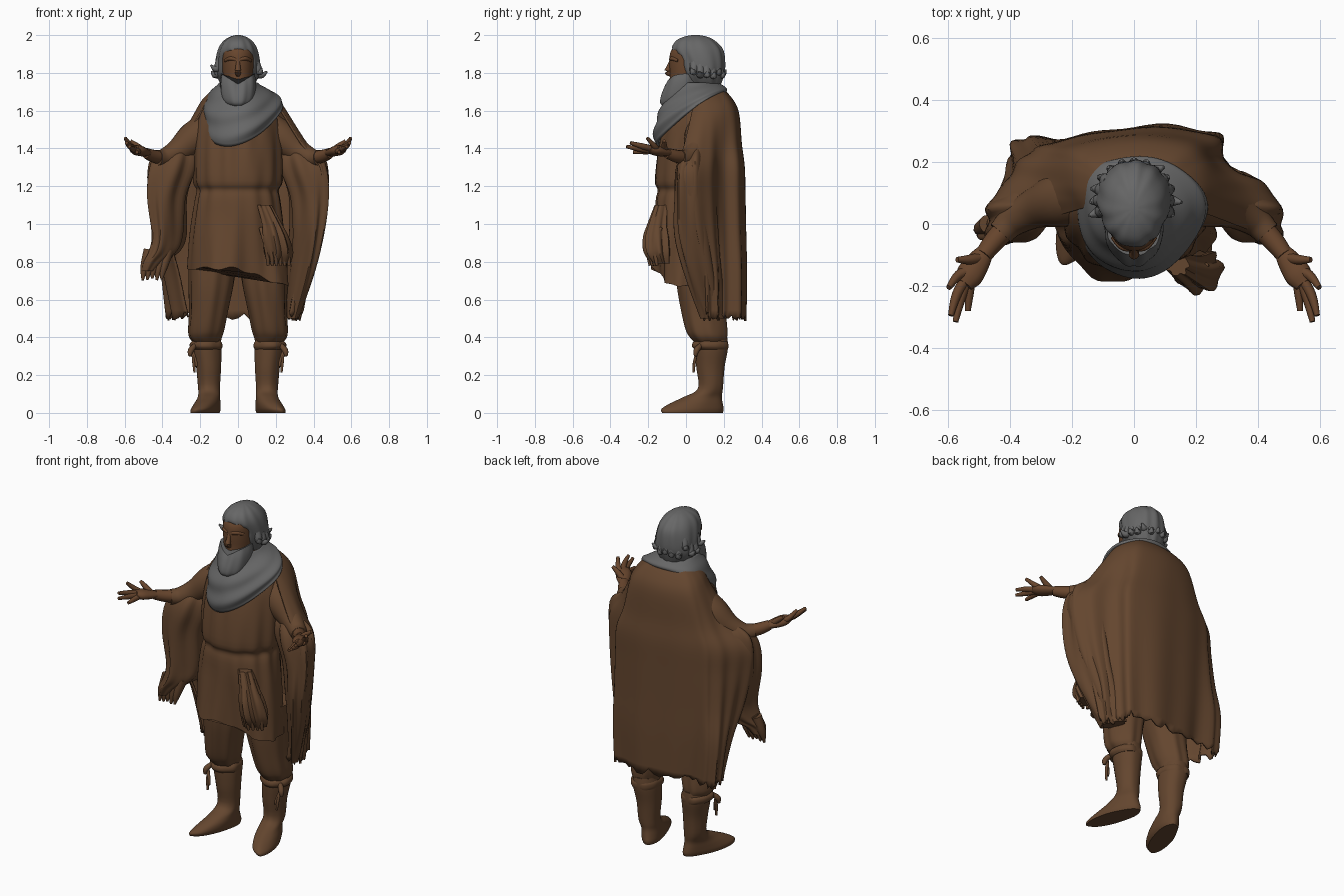
import bpy, bmesh, random
from math import sin, cos, pi, radians
from mathutils import Vector

random.seed(4)
cube = bpy.data.objects.get("Cube")
if cube:
    bpy.data.objects.remove(cube)


def material(name, colour):
    mat = bpy.data.materials.new(name)
    mat.use_nodes = True
    mat.diffuse_color = colour
    bsdf = mat.node_tree.nodes["Principled BSDF"]
    bsdf.inputs["Base Color"].default_value = colour
    bsdf.inputs["Roughness"].default_value = 0.9
    return mat


BROWN = material("brown cloth", (.127, .061, .028, 1))
FLESH = material("warm skin", (.137, .06, .026, 1))
GREY = material("grey hair and wool", (.135, .135, .135, 1))


def smooth(rows, steps=4):
    """Catmull-Rom interpolation of a list of equal-length tuples."""
    out = []
    last = len(rows) - 1
    for i in range(last):
        before, start = rows[max(i - 1, 0)], rows[i]
        end, after = rows[i + 1], rows[min(i + 2, last)]
        for k in range(steps):
            t = k / steps
            out.append([b + .5 * t * (c - a + t * (2*a - 5*b + 4*c - d + t * (3 * (b - c) + d - a)))
                        for a, b, c, d in zip(before, start, end, after)])
    out.append(list(rows[last]))
    return out


def skin(name, loops, mat, closed=True, thickness=0):
    """Join rows of points with quads; closed rows are capped unless given thickness."""
    bm = bmesh.new()
    rows = [[bm.verts.new(p) for p in loop] for loop in loops]
    count = len(rows[0])
    for low, high in zip(rows, rows[1:]):
        for j in range(count if closed else count - 1):
            k = (j + 1) % count
            bm.faces.new((low[j], low[k], high[k], high[j]))
    if closed and not thickness:
        bm.faces.new(rows[0])
        bm.faces.new(rows[-1])
    bmesh.ops.recalc_face_normals(bm, faces=bm.faces)
    mesh = bpy.data.meshes.new(name)
    bm.to_mesh(mesh)
    bm.free()
    obj = bpy.data.objects.new(name, mesh)
    bpy.context.collection.objects.link(obj)
    mesh.materials.append(mat)
    if thickness:
        mod = obj.modifiers.new("thickness", 'SOLIDIFY')
        mod.thickness = thickness
    bpy.ops.object.select_all(action='DESELECT')
    bpy.context.view_layer.objects.active = obj
    obj.select_set(True)
    bpy.ops.object.shade_smooth_by_angle(angle=radians(50))


def loft(name, rings, mat, side=1, folds=0, depth=0, warp=None, count=48):
    """Stack of ellipses (x, y, z, rx, ry) with optional pleats and point warp."""
    loops = []
    for x, y, z, rx, ry in smooth(rings):
        loop = []
        for j in range(count):
            a = 2 * pi * j / count
            f = 1 + depth * (sin(folds * a + 3 * z) + .5 * sin((folds + 3) * a - 5 * z))
            p = (x + rx * f * sin(a), y - ry * f * cos(a), z)
            p = warp(*p) if warp else p
            loop.append((side * p[0], p[1], p[2]))
        loops.append(loop)
    skin(name, loops, mat)


def tube(name, path, mat, side=1, flat=1, count=12):
    """Round limb along (x, y, z, radius) points; flat squashes it vertically."""
    rows = smooth(path)
    loops = []
    for i, row in enumerate(rows):
        ahead, behind = rows[min(i + 1, len(rows) - 1)], rows[max(i - 1, 0)]
        turn = (Vector(ahead[:3]) - Vector(behind[:3])).to_track_quat('Z', 'Y')
        loop = []
        for j in range(count):
            a = 2 * pi * j / count
            p = turn @ Vector((cos(a), sin(a), 0)) * row[3]
            loop.append((side * (row[0] + p.x), row[1] + p.y, row[2] + p.z * flat))
        loops.append(loop)
    skin(name, loops, mat)


# Bloused tunic; the hem drops towards its left flap
def hem(x, y, z):
    drop = max(0, (1.05 - z) / .29)
    if y < .05:
        y -= drop * .03 * cos((x + .1) * 16)
    return x, y, z - drop * (.38 * max(0, x) + .008 * sin(x * 45))


loft("tunic", [(0, .01, .765, .265, .18), (0, .02, .95, .25, .185), (0, .03, 1.12, .225, .19),
               (0, .05, 1.18, .215, .2), (0, .055, 1.23, .235, .22), (0, .06, 1.4, .235, .205),
               (0, .08, 1.55, .215, .185), (0, .1, 1.65, .16, .14), (0, .1, 1.73, .09, .08)],
     BROWN, folds=13, depth=.018, warp=hem, count=96)

# Gathered pouch with a fringe
loft("pouch", [(.215, -.13, .79, .055, .045), (.215, -.15, .85, .07, .065), (.2, -.155, .93, .065, .065),
               (.18, -.15, 1.0, .05, .05), (.14, -.13, 1.1, .035, .035)],
     BROWN, folds=7, depth=.12)
for i in range(6):
    x = .15 + .022 * i
    y = -.19 + .012 * abs(i - 2)
    tube("pouch_fringe", [(x - .03, y + .02, .98, .01), (x, y - .01, .88, .014), (x + .01, y, .78, .008)], BROWN)


# Breeches, boots with toes turned out, cuffs and laces
def foot(x, y, z):
    turn = max(0, 1 - z / .14)
    return x + turn * (.12 - y) * .3, y, z


def slant(x, y, z):
    return x - (y - .04) * .4, y, z


for s, label in ((1, "left"), (-1, "right")):
    loft(label + "_breeches", [(.13, .08, .84, .13, .13), (.14, .085, .68, .118, .13), (.155, .095, .54, .102, .118),
                               (.168, .11, .44, .094, .11), (.172, .12, .4, .085, .098), (.165, .13, .37, .07, .08)],
         BROWN, s, 7, .03)
    loft(label + "_boot", [(.15, .035, 0, .06, .16), (.15, .035, .02, .066, .165), (.15, .055, .05, .064, .14),
                           (.15, .09, .085, .058, .1), (.153, .13, .13, .058, .066), (.155, .13, .24, .066, .075),
                           (.163, .135, .34, .076, .088), (.165, .135, .4, .07, .085)],
         BROWN, s, 5, .012, foot)
    loft(label + "_boot_cuff", [(.165, .135, .335, .077, .088), (.168, .13, .35, .086, .096),
                                (.168, .13, .37, .084, .094), (.165, .13, .385, .07, .08)],
         BROWN, s, 5, .03)
    tube(label + "_boot_knot", [(.225, .08, .36, .012), (.25, .055, .33, .016), (.255, .05, .3, .008)], BROWN, s)
    for k in (0, 1):
        tube(label + "_boot_lace", [(.24, .06, .33, .007), (.235 - .012 * k, .045, .27, .008),
                                    (.23 - .01 * k, .04, .215 + .03 * k, .006)], BROWN, s)

    # Arms, palms and spread fingers
    tube(label + "_sleeve", [(.13, .1, 1.52, .09), (.23, .08, 1.455, .09), (.32, .05, 1.385, .065),
                             (.39, .01, 1.35, .05), (.43, -.03, 1.35, .042)], BROWN, s, count=24)
    tube(label + "_forearm", [(.4, .0, 1.35, .037), (.45, -.055, 1.36, .034), (.485, -.1, 1.375, .028)], FLESH, s)
    tube(label + "_palm", [(.475, -.085, 1.375, .026), (.5, -.12, 1.38, .038), (.53, -.165, 1.39, .044),
                           (.55, -.195, 1.4, .03)], FLESH, s, .6)
    tips = [((.565, -.165, 1.41), (.597, -.205, 1.455)), ((.57, -.225, 1.41), (.59, -.295, 1.43)),
            ((.555, -.23, 1.395), (.575, -.315, 1.41)), ((.53, -.21, 1.385), (.535, -.28, 1.38)),
            ((.53, -.115, 1.41), (.57, -.115, 1.44))]
    for middle, tip in tips:
        base = (.525, -.15, 1.39) if middle[1] < -.15 else (.495, -.11, 1.38)
        tube(label + "_finger", [(*base, .018), (*middle, .016), (*tip, .009)], FLESH, s, count=8)

    # Hanging cloth under each arm, reaching in to the ribs at the top
    drape = [(.32, .06, 1.41, .05, .03), (.335, .05, 1.36, .11, .075), (.35, .045, 1.28, .12, .1),
             (.375, .045, 1.14, .095, .105), (.37, .055, .95, .075, .11)]
    if s > 0:
        drape += [(.355, .09, .75, .06, .095), (.32, .15, .5, .03, .07)]
    else:
        drape += [(.385, .03, .86, .07, .09), (.425, -.01, .8, .05, .05), (.45, -.02, .75, .03, .03)]
        for i in range(5):
            x = .39 + .025 * i
            tube("sleeve_tatter", [(x - .02, .0, .86, .03), (x + .005, -.015, .77, .022),
                                   (x + .015, -.025, .7 + .03 * random.random(), .006)], BROWN, s)
    loft(label + "_hanging_sleeve", drape, BROWN, s, 6, .08, slant)

# Cape: plan outlines from right front round the back to left front
shoulder = [(-.2, .04), (-.22, .08), (-.23, .13), (-.22, .2), (-.17, .25), (0, .28),
            (.17, .26), (.23, .2), (.26, .13), (.26, .07), (.24, .03)]
elbow = [(-.43, -.03), (-.475, .05), (-.41, .14), (-.345, .225), (-.25, .265), (0, .31),
         (.26, .285), (.3, .19), (.42, .13), (.485, .02), (.45, -.05)]
bottom = [(-.28, .08), (-.36, .15), (-.395, .23), (-.39, .29), (-.25, .28), (0, .315),
          (.26, .305), (.285, .21), (.33, .17), (.35, .12), (.28, .08)]


def blend(first, second, t, z):
    return smooth([(a[0] + t * (b[0] - a[0]), a[1] + t * (b[1] - a[1]), z)
                   for a, b in zip(first, second)], 8)


neck = [(x * .4, y * .4 + .06) for x, y in shoulder]
outlines = [blend(neck, neck, 0, 1.735), blend(neck, shoulder, .6, 1.675), blend(shoulder, shoulder, 0, 1.59),
            blend(shoulder, elbow, .5, 1.42), blend(shoulder, elbow, .95, 1.3), blend(elbow, bottom, .08, 1.15),
            blend(elbow, bottom, .35, .95), blend(elbow, bottom, .75, .75), blend(bottom, shoulder, .15, .51)]
cape = []
for j, column in enumerate(zip(*outlines)):
    strip = []
    rag = random.uniform(-.025, .025)
    for x, y, z in smooth(column, 5):
        low = max(0, 1.6 - z)
        f = 1 + low * (.025 * sin(j * .9 + z) + .015 * sin(j * .53 - 2 * z))
        strip.append((x * f, .05 + (y - .05) * f, z))
    strip[-1] = (*strip[-1][:2], z + rag)
    cape.append(strip)
skin("cape", cape, BROWN, closed=False, thickness=.012)

# Cowl draped over chest and shoulders, lowest right of centre
cowl = []
for i in range(25):
    v = i / 24
    row = []
    for j in range(72):
        a = 2 * pi * j / 72
        front = (1 + cos(a)) / 2
        dip = (1 + cos(a + .3 * v)) / 2
        swell = 1 + .22 * sin(pi * v) + .035 * front * sin(2 * a + 17 * v) + .02 * sin(5 * a)
        rx = .1 + v * (.105 + .025 * sin(a))
        ry = .11 + v * (.04 + .07 * front)
        z = 1.75 - v * (.06 + .28 * dip ** 1.4)
        row.append((rx * swell * sin(a), .055 - ry * swell * cos(a), z))
    cowl.append(row)
skin("cowl", cowl, GREY, thickness=.012)

# Head and face
loft("head", [(0, .04, 1.66, .06, .08), (0, .015, 1.73, .07, .1), (0, .015, 1.79, .08, .1),
              (0, .02, 1.86, .085, .108), (0, .03, 1.92, .085, .108), (0, .04, 1.97, .05, .07)], FLESH)
tube("nose", [(0, -.072, 1.875, .01), (0, -.09, 1.83, .013), (0, -.098, 1.806, .017), (0, -.078, 1.79, .012)], FLESH)
for s in (1, -1):
    tube("brow", [(.01, -.08, 1.87, .01), (.04, -.072, 1.876, .011), (.068, -.042, 1.864, .008)], FLESH, s)


# Beard rising along the jaw, and hair pulled back from the face
def jaw(x, y, z):
    return x, y, z + max(0, z - 1.67) * 9 * abs(x)


def hairline(x, y, z):
    edge = -.01 - .09 * min(1, max(0, (z - 1.88) / .06))
    return x, max(y, edge), z


loft("beard", [(0, -.065, 1.615, .025, .04), (0, -.055, 1.635, .065, .08), (0, -.035, 1.67, .088, .1),
               (0, -.02, 1.71, .095, .098), (0, -.01, 1.74, .088, .09)], GREY, folds=9, depth=.02, warp=jaw)
loft("hair", [(0, .1, 1.73, .08, .08), (0, .09, 1.79, .115, .11), (0, .08, 1.85, .118, .125),
              (0, .06, 1.92, .105, .135), (0, .05, 1.965, .08, .108), (0, .05, 1.99, .045, .065),
              (0, .05, 2.0, .012, .018)],
     GREY, folds=11, depth=.02, warp=hairline, count=72)
for i in range(13):
    a = radians(-108 + 18 * i)
    reach = random.uniform(.13, .165)
    z = random.uniform(1.79, 1.84)
    tube("hair_curl", [(.095 * sin(a), .075 + .095 * cos(a), z + .04, .026),
                       (.12 * sin(a), .075 + .12 * cos(a), z - .01, .02),
                       (reach * sin(a), .07 + .14 * cos(a), z + .01, .005)], GREY, count=8)
